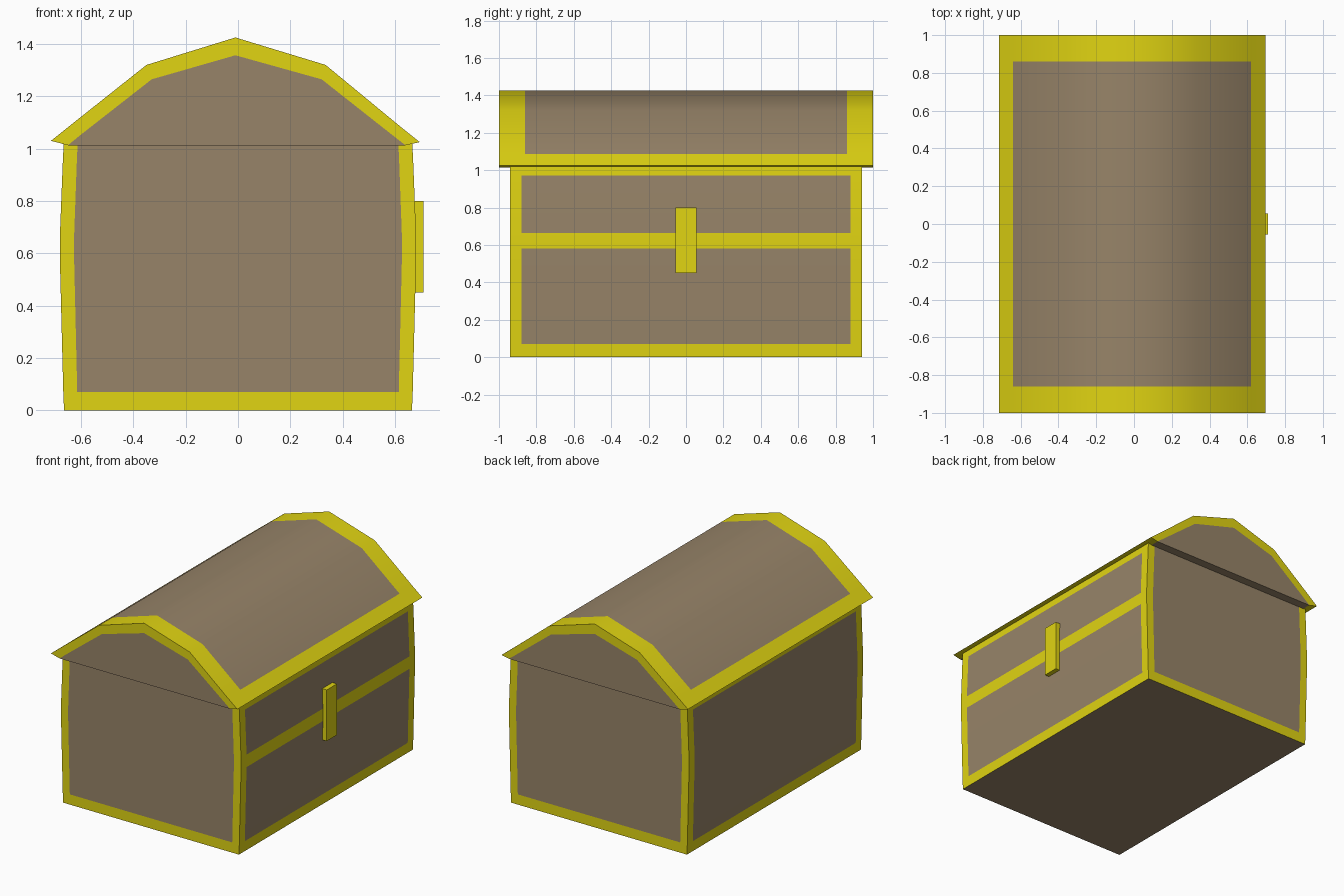
import bpy, bmesh, math

if "Cube" in bpy.data.objects:
    bpy.data.objects.remove(bpy.data.objects["Cube"])


def material(name, rgb):
    m = bpy.data.materials.new(name)
    m.diffuse_color = (*rgb, 1)
    m.use_nodes = True
    m.node_tree.nodes["Principled BSDF"].inputs["Base Color"].default_value = m.diffuse_color
    return m


WOOD = material("wood", (0.31, 0.23, 0.14))
GOLD = material("gold_trim", (0.75, 0.66, 0.006))


def face(bm, pts, mat):
    f = bm.faces.new([bm.verts.new(p) for p in pts])
    f.material_index = mat


def patch(bm, us, vs, pos, mat):
    """Grid of quads; mat(i, j) is 0 for wood and 1 for gold."""
    for i in range(len(us) - 1):
        for j in range(len(vs) - 1):
            corners = ((i, j), (i + 1, j), (i + 1, j + 1), (i, j + 1))
            face(bm, [pos(us[a], vs[b]) for a, b in corners], mat(i, j))


def finish(bm, name):
    bmesh.ops.remove_doubles(bm, verts=bm.verts, dist=0.0005)
    bmesh.ops.recalc_face_normals(bm, faces=bm.faces)
    me = bpy.data.meshes.new(name)
    bm.to_mesh(me)
    bm.free()
    me.materials.append(WOOD)
    me.materials.append(GOLD)
    ob = bpy.data.objects.new(name, me)
    bpy.context.collection.objects.link(ob)
    bpy.ops.object.select_all(action='DESELECT')
    ob.select_set(True)
    bpy.context.view_layer.objects.active = ob
    bpy.ops.object.shade_smooth_by_angle(angle=math.radians(40))
    return ob


# Chest body: slightly bulging sides, gold edges and a band on the latch side
HALF_Y, TOP = 0.94, 1.02
zs = [0, 0.07, 0.58, 0.665, 0.97, TOP]
width = dict(zip(zs, [0.665, 0.668, 0.681, 0.681, 0.669, 0.666]))
bm = bmesh.new()
for s in (1, -1):
    rows = (0, 2, 4) if s > 0 else (0, 4)
    patch(bm, [-HALF_Y, -0.88, 0.88, HALF_Y], zs,
          lambda y, z: (s * width[z], y, z),
          lambda i, j: int(i != 1 or j in rows))
    patch(bm, [-1, -0.92, 0.92, 1], zs,
          lambda u, z: (u * width[z], s * HALF_Y, z),
          lambda i, j: int(i != 1 or j == 0))
us = [-1, -0.92, 0.92, 1]
ys = [-HALF_Y, -0.88, 0.88, HALF_Y]
for z in (0, TOP):
    patch(bm, us, ys, lambda u, y: (u * width[z], y, z), lambda i, j: 0)
finish(bm, "chest_body")

# Lid: faceted arch with gold rim on the roof, the ends and the overhang
outer = [(-0.715, 1.03), (-0.64, 1.09), (-0.35, 1.32), (-0.01, 1.425),
         (0.335, 1.32), (0.62, 1.085), (0.695, 1.025)]
inner = [(-0.65, 1.013), (-0.60, 1.054), (-0.33, 1.265), (-0.01, 1.357),
         (0.32, 1.265), (0.585, 1.056), (0.64, 1.013)]
ly = [-1, -0.86, 0.86, 1]
bm = bmesh.new()
patch(bm, outer, ly, lambda p, y: (p[0], y, p[1]),
      lambda i, j: int(i in (0, 5) or j != 1))
under = [outer[0], inner[0], inner[-1], outer[-1]]
patch(bm, under, ly, lambda p, y: (p[0], y, p[1]), lambda i, j: int(i != 1))
for y in (-1, 1):
    for k in range(6):
        ring = (outer[k], outer[k + 1], inner[k + 1], inner[k])
        face(bm, [(x, y, z) for x, z in ring], 1)
    face(bm, [(x, y, z) for x, z in inner], 0)
finish(bm, "lid")

# Latch plate
bm = bmesh.new()
bmesh.ops.create_cube(bm, size=1)
for v in bm.verts:
    v.co = (0.69 + v.co.x * 0.04, v.co.y * 0.11, 0.625 + v.co.z * 0.35)
for f in bm.faces:
    f.material_index = 1
finish(bm, "latch")
